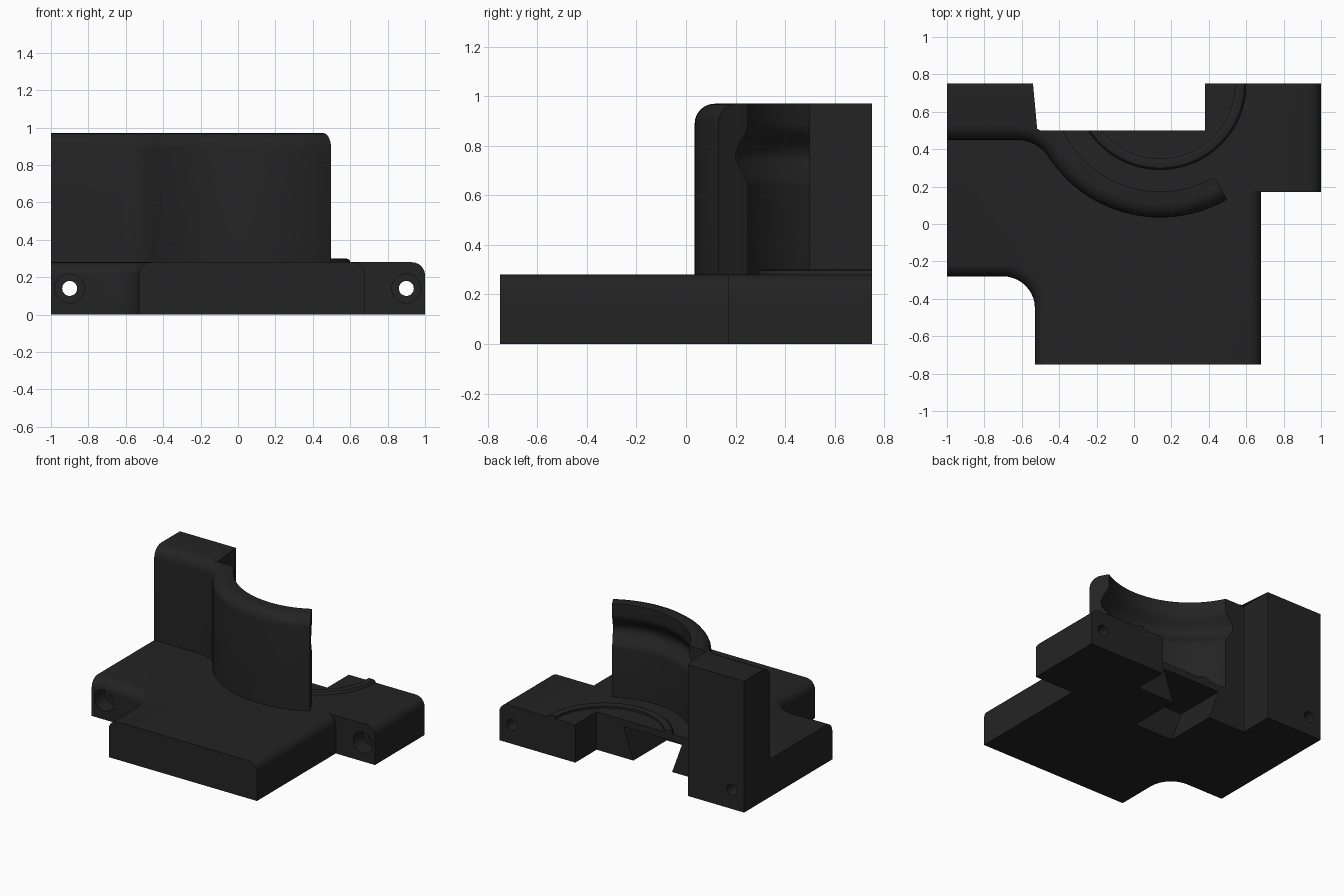
import bpy, bmesh, math
from mathutils import Vector, Matrix

if "Cube" in bpy.data.objects:
    bpy.data.objects.remove(bpy.data.objects["Cube"])

CX, CY = 0.14, 0.75          # axis of the curved wall
PLATE, TOP = 0.28, 0.97      # plate and wall heights

mat = bpy.data.materials.new("charcoal")
mat.diffuse_color = (0.017, 0.017, 0.017, 1)
mat.use_nodes = True
mat.node_tree.nodes["Principled BSDF"].inputs["Base Color"].default_value = mat.diffuse_color


def finish(name, bm):
    bmesh.ops.recalc_face_normals(bm, faces=bm.faces)
    me = bpy.data.meshes.new(name)
    bm.to_mesh(me)
    bm.free()
    me.materials.append(mat)
    ob = bpy.data.objects.new(name, me)
    bpy.context.collection.objects.link(ob)
    return ob


def arc(cx, cy, r, a0, a1, n):
    return [(cx + r * math.cos(math.radians(a0 + (a1 - a0) * i / n)),
             cy + r * math.sin(math.radians(a0 + (a1 - a0) * i / n))) for i in range(n + 1)]


def prism(name, pts, z0, z1, rounded=None, radius=0.07):
    """Extrude an outline; round the top edges whose end points all satisfy the rule."""
    bm = bmesh.new()
    low = [bm.verts.new((x, y, z0)) for x, y in pts]
    high = [bm.verts.new((x, y, z1)) for x, y in pts]
    bm.faces.new(low)
    bm.faces.new(high)
    n = len(pts)
    edges = []
    for i in range(n):
        j = (i + 1) % n
        bm.faces.new((low[i], low[j], high[j], high[i]))
        if rounded and rounded(Vector(pts[i]), Vector(pts[j])):
            edges.append(bm.edges.get((high[i], high[j])))
    bmesh.ops.recalc_face_normals(bm, faces=bm.faces)
    if edges:
        bmesh.ops.bevel(bm, geom=edges, offset=radius, segments=6, profile=0.5, affect='EDGES')
    return finish(name, bm)


def box(name, x0, x1, y0, y1, z0, z1, **kw):
    return prism(name, [(x0, y0), (x1, y0), (x1, y1), (x0, y1)], z0, z1, **kw)


def lathe(name, profile, steps=128):
    """Revolve a closed (r, z) profile about the wall axis."""
    bm = bmesh.new()
    rings = []
    for s in range(steps):
        a = 2 * math.pi * s / steps
        rings.append([bm.verts.new((CX + r * math.cos(a), CY + r * math.sin(a), z))
                      for r, z in profile])
    n = len(profile)
    for s in range(steps):
        a, b = rings[s], rings[(s + 1) % steps]
        for i in range(n):
            j = (i + 1) % n
            bm.faces.new((a[i], a[j], b[j], b[i]))
    return finish(name, bm)


def rod(name, x, z, r, y0, y1):
    bm = bmesh.new()
    bmesh.ops.create_cone(bm, cap_ends=True, segments=32, radius1=r, radius2=r, depth=y1 - y0,
                          matrix=Matrix.Translation((x, (y0 + y1) / 2, z))
                          @ Matrix.Rotation(math.pi / 2, 4, 'X'))
    return finish(name, bm)


def combine(ob, other, op):
    m = ob.modifiers.new(op, 'BOOLEAN')
    m.object, m.operation, m.solver = other, op, 'EXACT'
    bpy.context.view_layer.objects.active = ob
    bpy.ops.object.modifier_apply(modifier=m.name)
    bpy.data.objects.remove(other)


# Main plate with a filleted inner corner
plate_pts = ([(-1, -0.28)] + arc(-0.70, -0.45, 0.17, 90, 0, 10)
             + [(-0.53, -0.75), (0.68, -0.75), (0.68, 0.17), (0.5, 0.17), (0.5, 0.5),
                (-0.54, 0.5), (-0.54, 0.75), (-1, 0.75)])


def plate_edge(a, b):
    right = min(a.x, b.x) > 0.67
    left = max(a.x, b.x) < -0.52 and max(a.y, b.y) < -0.27
    return right or left


body = prism("bracket_body", plate_pts, 0, PLATE, plate_edge)

# Right lug
lug = box("right_lug", 0.38, 1, 0.17, 0.75, 0, PLATE,
          rounded=lambda a, b: min(a.x, b.x) > 0.99)
combine(body, lug, 'UNION')

# Tall wall: left block blending into a curved screen
blend = math.degrees(math.atan2(0.5, 0.766))
front = ([(-1, 0.45)] + arc(-0.626, 0.25, 0.2, 90, blend, 10)
         + arc(CX, CY, 0.715, 180 + blend, 300, 32)[1:])
inner = [(CX + 0.5 * math.cos(math.radians(300)), CY + 0.5 * math.sin(math.radians(300))),
         (-0.2, 0.5), (-0.54, 0.5), (-0.54, 0.75), (-1, 0.75)]


def wall_edge(a, b):
    def on_front(p):
        return p.y < 0.451 and (p - Vector((CX, CY))).length > 0.7
    return on_front(a) and on_front(b)


wall = prism("wall", front + inner, 0.25, TOP, wall_edge, 0.08)

# Hollow of the screen, with a rounded groove near the top
groove = []
for i in range(17):
    t = i / 16
    groove.append((0.577 + 0.058 * (0.5 - 0.5 * math.cos(2 * math.pi * t)), 0.635 + 0.255 * t))
hollow = lathe("hollow_cutter", [(0.2, 0.2), (0.577, 0.2)] + groove + [(0.577, 1.1), (0.2, 1.1)])
combine(wall, hollow, 'DIFFERENCE')
combine(body, wall, 'UNION')

# Low raised rim, clipped at the back and at the notch
rim = lathe("rim", [(0.40, 0.26), (0.40, 0.296), (0.41, 0.30), (0.435, 0.30), (0.45, 0.297),
                    (0.457, 0.29), (0.46, 0.28), (0.46, 0.26)])
combine(rim, box("rear_cutter", -1.5, 1.5, 0.75, 2, 0, 1), 'DIFFERENCE')
combine(rim, box("notch_cutter", -0.54, 0.38, 0.5, 1, -0.1, 1), 'DIFFERENCE')
combine(body, rim, 'UNION')

# Dovetail slot under the plate, open to the notch and the underside
bm = bmesh.new()
section = [(-0.27, -0.1), (0.115 - 0.07, -0.1), (0.16, 0.23), (-0.32, 0.23)]
near = [bm.verts.new((x, 0.11, z)) for x, z in section]
far = [bm.verts.new((x, 0.6, z)) for x, z in section]
for ring in (near, far):
    ring[0].co.x = -0.20
    bm.faces.new(ring)
for i in range(4):
    j = (i + 1) % 4
    bm.faces.new((near[i], near[j], far[j], far[i]))
combine(body, finish("slot_cutter", bm), 'DIFFERENCE')

# Counterbored bolt holes
for x, face in ((-0.9, -0.28), (0.9, 0.17)):
    combine(body, rod("bolt_cutter", x, 0.14, 0.04, face - 0.2, 0.9), 'DIFFERENCE')
    combine(body, rod("bore_cutter", x, 0.14, 0.078, face - 0.2, face + 0.12), 'DIFFERENCE')

bpy.ops.object.select_all(action='DESELECT')
body.select_set(True)
bpy.context.view_layer.objects.active = body
bpy.ops.object.shade_smooth_by_angle(angle=math.radians(30))
